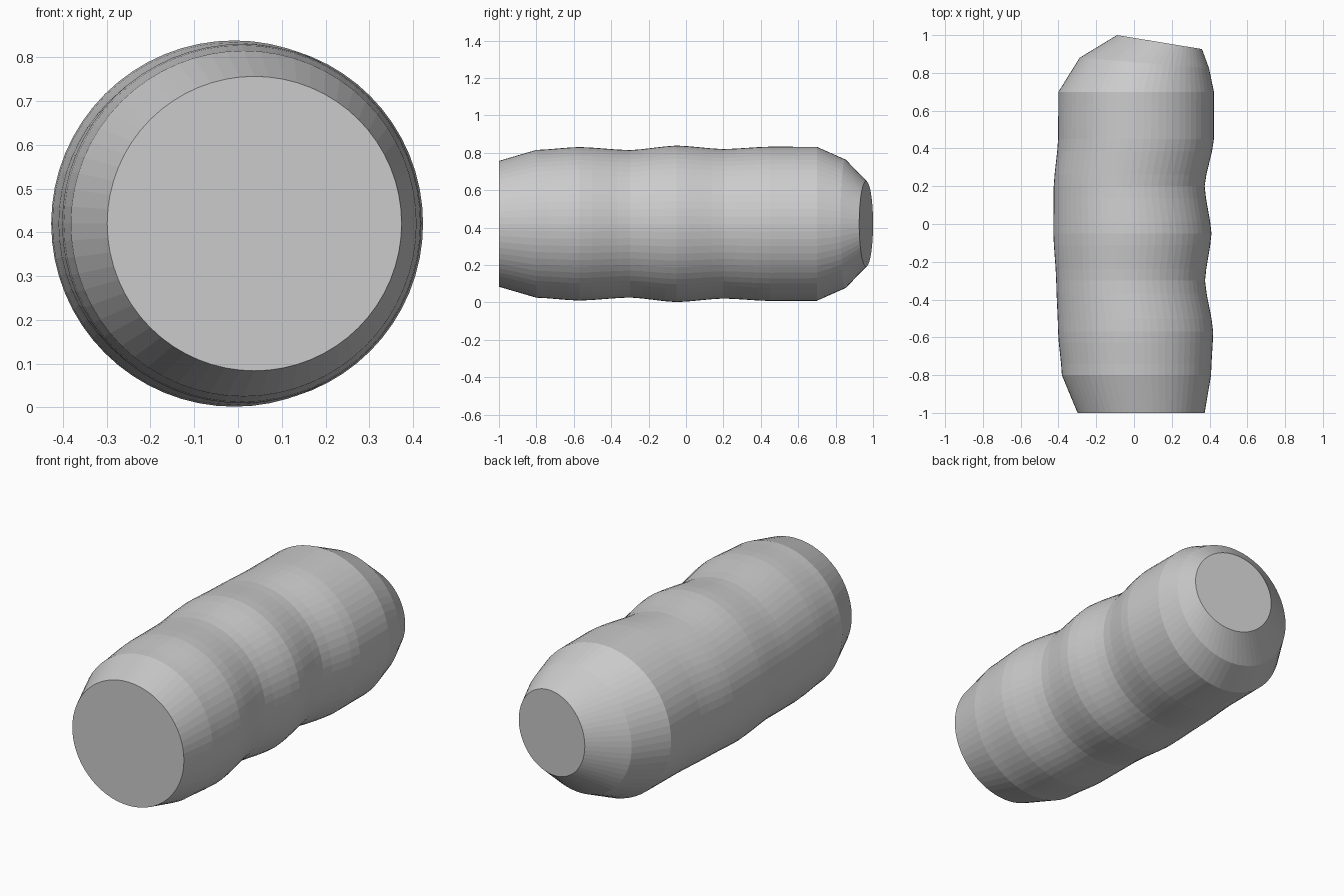
import bpy, bmesh, math

if "Cube" in bpy.data.objects:
    bpy.data.objects.remove(bpy.data.objects["Cube"])

SIDES = 64
ZC = 0.42

# ring stations: left x, left y, right x, right y
rings = [
    (-0.299, -1.0, 0.374, -1.0), (-0.382, -0.8, 0.408, -0.8),
    (-0.402, -0.57, 0.419, -0.57), (-0.412, -0.3, 0.376, -0.3),
    (-0.427, -0.05, 0.410, -0.05), (-0.425, 0.2, 0.374, 0.2),
    (-0.402, 0.45, 0.423, 0.45), (-0.400, 0.7, 0.423, 0.7),
    (-0.288, 0.88, 0.397, 0.825), (-0.09, 1.0, 0.36, 0.926),
]


def blend(a, b, t):
    # eased across, evenly spaced along the length
    s = 0.4 * t + 0.6 * t * t * (3 - 2 * t)
    return tuple(p + (q - p) * (t if i % 2 else s)
                 for i, (p, q) in enumerate(zip(a, b)))


# rounded finger grooves between the two plain tapered ends
stations = [rings[0]]
for i in range(1, 7):
    stations += [blend(rings[i], rings[i + 1], k / 4) for k in range(4)]
stations += rings[7:]

# loft circular, possibly tilted, rings
bm = bmesh.new()
loops = []
for x0, y0, x1, y1 in stations:
    cx, cy = (x0 + x1) / 2, (y0 + y1) / 2
    dx, dy = (x1 - x0) / 2, (y1 - y0) / 2
    r = math.hypot(dx, dy)
    loop = []
    for k in range(SIDES):
        a = 2 * math.pi * k / SIDES
        loop.append(bm.verts.new((cx + dx * math.cos(a), cy + dy * math.cos(a),
                                  ZC + r * math.sin(a))))
    loops.append(loop)
for a, b in zip(loops, loops[1:]):
    for k in range(SIDES):
        n = (k + 1) % SIDES
        bm.faces.new((a[k], a[n], b[n], b[k]))

# flat end caps
bm.faces.new(loops[0])
bm.faces.new(loops[-1])
bmesh.ops.recalc_face_normals(bm, faces=bm.faces)

mesh = bpy.data.meshes.new("grip")
bm.to_mesh(mesh)
bm.free()
grip = bpy.data.objects.new("grip", mesh)
bpy.context.collection.objects.link(grip)
